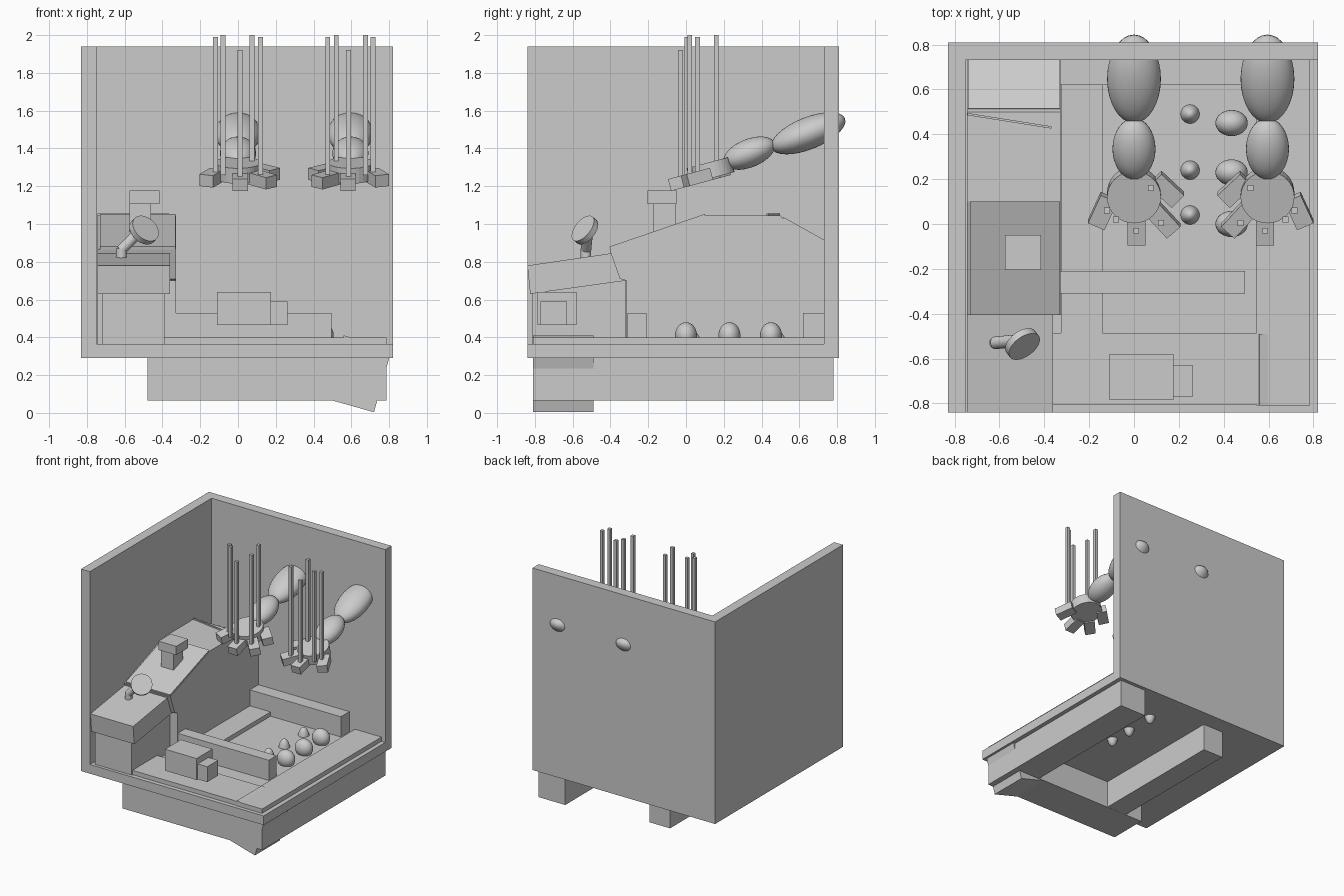
import bpy, bmesh, math
from mathutils import Matrix, Vector

if "Cube" in bpy.data.objects:
    bpy.data.objects.remove(bpy.data.objects["Cube"], do_unlink=True)

clay = bpy.data.materials.new("plain_grey")
clay.use_nodes = True
clay.diffuse_color = (0.6, 0.6, 0.6, 1)
clay.node_tree.nodes["Principled BSDF"].inputs["Base Color"].default_value = (0.6, 0.6, 0.6, 1)


def finish(name, bm, matrix=Matrix(), smooth=False):
    bmesh.ops.recalc_face_normals(bm, faces=bm.faces)
    mesh = bpy.data.meshes.new(name)
    for face in bm.faces:
        face.smooth = smooth
    bm.to_mesh(mesh)
    bm.free()
    mesh.materials.append(clay)
    obj = bpy.data.objects.new(name, mesh)
    obj.matrix_world = matrix
    bpy.context.collection.objects.link(obj)
    return obj


def block(name, centre, size, rot=Matrix()):
    bm = bmesh.new()
    bmesh.ops.create_cube(bm, size=1, matrix=Matrix.Diagonal((*size, 1)))
    return finish(name, bm, Matrix.Translation(centre) @ rot)


def box(name, x, y, z):
    spans = (x, y, z)
    return block(name, [sum(s) / 2 for s in spans], [s[1] - s[0] for s in spans])


def ellipsoid(name, centre, radii, tilt=0):
    bm = bmesh.new()
    bmesh.ops.create_uvsphere(bm, u_segments=32, v_segments=16, radius=1,
                              matrix=Matrix.Diagonal((*radii, 1)))
    return finish(name, bm, Matrix.Translation(centre) @ Matrix.Rotation(tilt, 4, 'X'), True)


def rod(name, a, b, radius):
    a, b = Vector(a), Vector(b)
    bm = bmesh.new()
    bmesh.ops.create_cone(bm, cap_ends=True, segments=32, radius1=radius,
                          radius2=radius, depth=(b - a).length)
    rot = (b - a).to_track_quat('Z', 'Y').to_matrix().to_4x4()
    return finish(name, bm, Matrix.Translation((a + b) / 2) @ rot)


def extrude_yz(name, x0, x1, profile):
    bm = bmesh.new()
    face = bm.faces.new([bm.verts.new((x0, y, z)) for y, z in profile])
    out = bmesh.ops.extrude_face_region(bm, geom=[face])
    moved = [v for v in out["geom"] if isinstance(v, bmesh.types.BMVert)]
    bmesh.ops.translate(bm, verts=moved, vec=(x1 - x0, 0, 0))
    return finish(name, bm)


# Room shell
box("floor", (-0.83, 0.82), (-0.84, 0.81), (0.29, 0.365))
box("back_wall", (-0.83, 0.82), (0.73, 0.81), (0.29, 1.94))
box("side_wall", (-0.83, -0.75), (-0.84, 0.73), (0.365, 1.94))

# Beams running through the floor
box("front_beam", (-0.48, 0.56), (-0.805, -0.485), (0.065, 0.4))
box("outer_beam", (0.545, 0.785), (-0.81, 0.78), (0.066, 0.4))
box("inner_beam", (-0.325, -0.14), (-0.49, 0.67), (0.066, 0.4))
block("tilted_corner_block", (0.64, -0.65, 0.207), (0.264, 0.32, 0.348),
      Matrix.Rotation(math.radians(15.7), 4, 'Y'))

# Low ridges on the floor
box("front_ridge", (-0.33, 0.495), (-0.31, -0.21), (0.36, 0.53))
box("back_ridge", (-0.33, 0.495), (0.62, 0.73), (0.36, 0.53))

# Small front machine
box("machine_body", (-0.11, 0.175), (-0.785, -0.58), (0.465, 0.64))
box("machine_end", (0.175, 0.262), (-0.77, -0.63), (0.465, 0.59))

# Rows of balls
for y in (0.0, 0.23, 0.45):
    ellipsoid("large_ball", (0.435, y, 0.41), (0.072, 0.058, 0.07))
for y in (0.04, 0.24, 0.49):
    ellipsoid("small_ball", (0.25, y, 0.33), (0.045, 0.045, 0.1))

# Long cabinet against the side wall
extrude_yz("cabinet", -0.745, -0.327,
           [(-0.315, 0.365), (0.73, 0.365), (0.73, 0.905), (0.51, 1.03), (0.5, 1.045),
            (0.1, 1.045), (-0.405, 0.865), (-0.35, 0.71), (-0.315, 0.7)])
extrude_yz("sloped_panel", -0.73, -0.33,
           [(-0.4, 0.86), (-0.405, 0.88), (0.1, 1.053), (0.1, 1.035)])
extrude_yz("rear_panel", -0.74, -0.33,
           [(0.51, 1.015), (0.515, 1.037), (0.73, 0.917), (0.73, 0.895)])
block("cabinet_trim", (-0.555, 0.46, 1.045), (0.38, 0.01, 0.02),
      Matrix.Rotation(math.radians(-9), 4, 'Z'))
box("vent_stem", (-0.575, -0.46), (-0.175, -0.055), (0.93, 1.105))
box("vent_cap", (-0.575, -0.415), (-0.205, -0.05), (1.105, 1.177))

# Front counter
box("counter_base", (-0.72, -0.39), (-0.815, -0.32), (0.365, 0.7))
extrude_yz("counter_top", -0.745, -0.36,
           [(-0.84, 0.78), (-0.825, 0.63), (-0.32, 0.7), (-0.345, 0.72), (-0.395, 0.845)])

# Round dish on a bent stem
rod("dish_foot", (-0.617, -0.53, 0.81), (-0.617, -0.53, 0.87), 0.028)
rod("dish_stem", (-0.62, -0.53, 0.86), (-0.52, -0.52, 0.96), 0.028)
dish = Vector((-0.497, -0.535, 0.968))
normal = Vector((0.5, -0.67, 0.54)).normalized() * 0.017
rod("dish", dish - normal, dish + normal, 0.08)

# Arms and hands with hanging strings, the second one mirrored
TILT = math.radians(15)
FINGERS = [(-0.14, -0.08, -24), (0.012, -0.16, 0), (0.13, -0.12, 42), (0.145, 0.02, 46)]
STRINGS = [(-0.12, 0.06, 1.99), (-0.08, 0.02, 2), (0.01, -0.03, 1.92),
           (0.12, 0.005, 1.99), (0.075, 0.16, 2)]
for shoulder, side in ((0, 1), (0.595, -1)):
    ellipsoid("upper_arm", (shoulder, 0.647, 1.48), (0.12, 0.21, 0.085), math.radians(22))
    ellipsoid("forearm", (shoulder, 0.335, 1.375), (0.096, 0.145, 0.075), math.radians(22))
    hand = Matrix.Translation((shoulder, 0.13, 1.285)) @ Matrix.Rotation(TILT, 4, 'X')
    thickness = hand.to_3x3() @ Vector((0, 0, 0.042))
    rod("palm", hand.translation - thickness, hand.translation + thickness, 0.12)
    for x, y, turn in FINGERS:
        place = hand @ Matrix.Translation((side * x, y, -0.02))
        spin = Matrix.Rotation(math.radians(side * turn), 4, 'Z')
        block("finger", place.translation, (0.08, 0.14, 0.065),
              Matrix.Rotation(TILT, 4, 'X') @ spin)
    for x, y, top in STRINGS:
        cx = shoulder + side * x
        low = 1.27 + (y - 0.06) * math.tan(TILT)
        box("string", (cx - 0.013, cx + 0.013), (y - 0.013, y + 0.013), (low, top))
